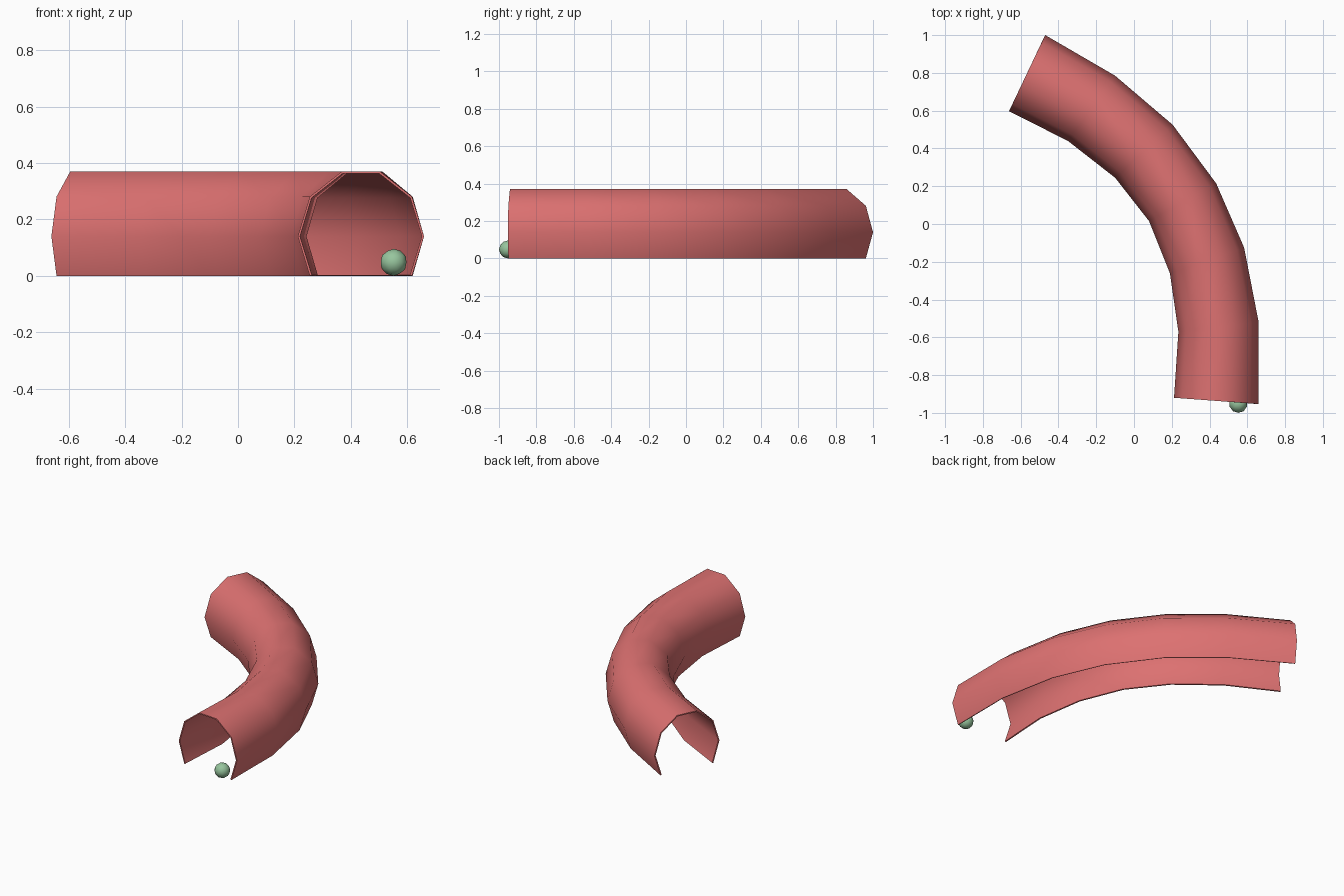
import bpy, math
from mathutils import Vector

if "Cube" in bpy.data.objects:
    bpy.data.objects.remove(bpy.data.objects["Cube"])


def material(name, rgb):
    m = bpy.data.materials.new(name)
    m.diffuse_color = (*rgb, 1)
    m.use_nodes = True
    m.node_tree.nodes["Principled BSDF"].inputs["Base Color"].default_value = m.diffuse_color
    return m


red = material("soft_red", (0.72, 0.165, 0.165))
green = material("soft_green", (0.31, 0.56, 0.34))

# Curved tunnel: open-bottomed decagon arch swept through seven stations.
# Inner-bend and outer-bend edge of each station at the widest height
inner = [(0.212, -0.92), (0.235, -0.57), (0.19, -0.26), (0.08, 0.015),
         (-0.10, 0.245), (-0.35, 0.44), (-0.662, 0.597)]
outer = [(0.66, -0.953), (0.66, -0.52), (0.583, -0.125), (0.435, 0.215),
         (0.205, 0.525), (-0.10, 0.785), (-0.47, 1.0)]
# Arch section: (position across, height)
half = [(0.81, 0.0), (1.0, 0.14), (0.81, 0.281), (0.305, 0.37)]
arch = [(-u, z) for u, z in half] + half[::-1]

verts, faces = [], []
n = len(arch)
for a, b in zip(inner, outer):
    a, b = Vector(a), Vector(b)
    for u, z in arch:
        p = a.lerp(b, (u + 1) / 2)
        verts.append((p.x, p.y, z))
for i in range(len(inner) - 1):
    for j in range(n - 1):
        k = i * n + j
        faces.append((k, k + 1, k + 1 + n, k + n))
mesh = bpy.data.meshes.new("tunnel")
mesh.from_pydata(verts, [], faces)
mesh.materials.append(red)
tunnel = bpy.data.objects.new("tunnel", mesh)
bpy.context.collection.objects.link(tunnel)

# Thin wall, grown inward
wall = tunnel.modifiers.new("wall", 'SOLIDIFY')
wall.thickness = 0.008
wall.offset = -1
bpy.context.view_layer.objects.active = tunnel
tunnel.select_set(True)
bpy.ops.object.modifier_apply(modifier=wall.name)
bpy.ops.object.shade_smooth_by_angle(angle=math.radians(55))

# Small ball at the front mouth
bpy.ops.mesh.primitive_ico_sphere_add(subdivisions=2, radius=0.048,
                                      location=(0.552, -0.952, 0.048))
ball = bpy.context.object
ball.name = "ball"
ball.data.materials.append(green)
bpy.ops.object.shade_smooth_by_angle(angle=math.radians(55))
